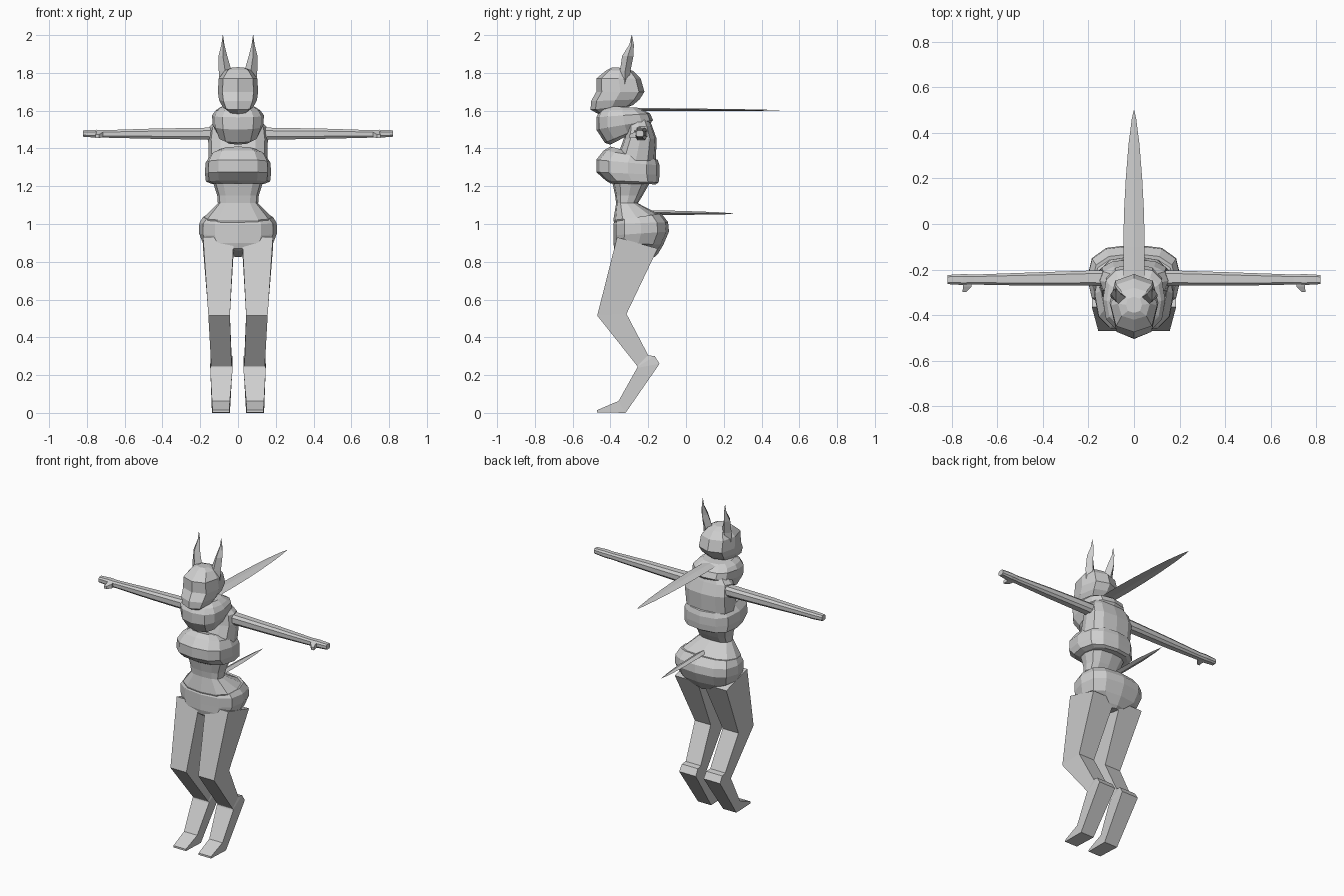
import bpy, bmesh, math

grey = bpy.data.materials.new("light_grey")
grey.diffuse_color = (0.62, 0.62, 0.62, 1)


def loft(name, rings, mirror_x=False):
    """Skin a list of equal-length point rings and cap both ends."""
    bm = bmesh.new()
    for s in ((1, -1) if mirror_x else (1,)):
        vr = [[bm.verts.new((p[0] * s, p[1], p[2])) for p in r] for r in rings]
        n = len(vr[0])
        for a, b in zip(vr, vr[1:]):
            for i in range(n):
                j = (i + 1) % n
                bm.faces.new((a[i], a[j], b[j], b[i]))
        bm.faces.new(vr[0][::-1])
        bm.faces.new(vr[-1])
    bmesh.ops.recalc_face_normals(bm, faces=bm.faces)
    me = bpy.data.meshes.new(name)
    bm.to_mesh(me)
    bm.free()
    me.materials.append(grey)
    ob = bpy.data.objects.new(name, me)
    bpy.context.collection.objects.link(ob)
    return ob


def body_ring(zf, zb, yf, yb, rx, n=12, p=0.75):
    """Boxy oval: zf/zb are the heights at the front (yf) and back (yb)."""
    pts = []
    for i in range(n):
        a = 2 * math.pi * i / n
        c, s = math.cos(a), math.sin(a)
        u = math.copysign(abs(c) ** p, c) if abs(c) > 1e-6 else 0
        v = math.copysign(abs(s) ** p, s) if abs(s) > 1e-6 else 0
        t = (v + 1) / 2
        pts.append((rx * u, yf + (yb - yf) * t, zf + (zb - zf) * t))
    return pts


def body(name, sections, **kw):
    return loft(name, [body_ring(*s, **kw) for s in sections])


# Torso from hips to shoulders
body("torso", [
    (0.98, 0.98, -0.37, -0.13, 0.17),
    (1.02, 1.05, -0.385, -0.14, 0.18),
    (1.11, 1.11, -0.37, -0.255, 0.107),
    (1.15, 1.15, -0.375, -0.23, 0.11),
    (1.22, 1.22, -0.39, -0.19, 0.132),
    (1.34, 1.34, -0.37, -0.16, 0.155),
    (1.45, 1.45, -0.33, -0.155, 0.158),
    (1.51, 1.52, -0.32, -0.18, 0.15),
    (1.56, 1.57, -0.32, -0.20, 0.10),
])

# Rounded shorts with a tapered underside
body("shorts", [
    (0.86, 0.825, -0.37, -0.165, 0.035),
    (0.87, 0.84, -0.38, -0.15, 0.09),
    (0.90, 0.89, -0.385, -0.12, 0.185),
    (0.94, 0.96, -0.385, -0.09, 0.206),
    (1.00, 1.01, -0.385, -0.095, 0.205),
    (1.02, 1.055, -0.375, -0.13, 0.185),
])

# Padded chest band
body("chest_band", [
    (1.215, 1.21, -0.40, -0.16, 0.14),
    (1.23, 1.22, -0.425, -0.145, 0.17),
    (1.275, 1.26, -0.475, -0.14, 0.175),
    (1.34, 1.31, -0.475, -0.14, 0.172),
    (1.39, 1.34, -0.435, -0.15, 0.145),
    (1.41, 1.35, -0.40, -0.18, 0.10),
])

# Thick scarf, hanging lower at the front
body("scarf", [
    (1.42, 1.52, -0.40, -0.21, 0.08),
    (1.43, 1.53, -0.43, -0.19, 0.11),
    (1.50, 1.55, -0.475, -0.175, 0.135),
    (1.565, 1.585, -0.475, -0.19, 0.137),
    (1.60, 1.60, -0.455, -0.22, 0.12),
    (1.625, 1.615, -0.42, -0.25, 0.09),
])

# Head with a short pointed muzzle
body("head", [
    (1.58, 1.60, -0.46, -0.36, 0.045),
    (1.605, 1.63, -0.505, -0.28, 0.08),
    (1.65, 1.66, -0.503, -0.245, 0.10),
    (1.70, 1.70, -0.475, -0.22, 0.107),
    (1.77, 1.77, -0.475, -0.24, 0.102),
    (1.815, 1.81, -0.42, -0.28, 0.07),
    (1.83, 1.825, -0.39, -0.32, 0.035),
], n=8, p=0.75)

# Ears: slim diamonds ending in a tuft
ear = [(0.075, -0.325, 1.72, 0.020, 0.020),
       (0.068, -0.322, 1.81, 0.034, 0.028),
       (0.080, -0.308, 1.89, 0.023, 0.030),
       (0.080, -0.288, 1.95, 0.008, 0.012),
       (0.080, -0.287, 2.00, 0.001, 0.001)]
loft("ears", [[(x + rx, y, z), (x, y + ry, z), (x - rx, y, z), (x, y - ry, z)]
              for x, y, z, rx, ry in ear], True)

# Arms: tapered beams with bevelled edges, hand at the end
arm = [(0.12, -0.238, 1.478, 0.034, 0.033),
       (0.20, -0.238, 1.478, 0.033, 0.031),
       (0.45, -0.242, 1.478, 0.029, 0.027),
       (0.70, -0.244, 1.477, 0.022, 0.020),
       (0.75, -0.244, 1.478, 0.024, 0.021),
       (0.82, -0.244, 1.479, 0.020, 0.017)]
box8 = [(1, .5), (.6, 1), (-.6, 1), (-1, .5), (-1, -.5), (-.6, -1), (.6, -1), (1, -.5)]
loft("arms", [[(x, y + a * ry, z + b * rz) for a, b in box8]
              for x, y, z, ry, rz in arm], True)
thumb = [(0.735, -0.25, 0.022, 1.478, 0.016), (0.732, -0.275, 0.018, 1.472, 0.014),
         (0.745, -0.298, 0.009, 1.465, 0.009)]
loft("thumbs", [[(x + a * rx, y, z + b * rz) for a, b in ((1, 1), (-1, 1), (-1, -1), (1, -1))]
                for x, y, rx, z, rz in thumb], True)

# Legs: front y/z, back y/z, outer x, inner x from hip to toe
leg = [(-0.365, 0.93, -0.15, 0.87, 0.185, 0.022),
       (-0.47, 0.515, -0.315, 0.524, 0.157, 0.043),
       (-0.258, 0.248, -0.20, 0.305, 0.142, 0.034),
       (-0.257, 0.244, -0.165, 0.30, 0.145, 0.030),
       (-0.259, 0.238, -0.14, 0.26, 0.147, 0.028),
       (-0.357, 0.063, -0.32, 0.0, 0.138, 0.043),
       (-0.47, 0.015, -0.47, 0.003, 0.135, 0.046)]
loft("legs", [[(xo, yf, zf), (xo, yb, zb), (xi, yb, zb), (xi, yf, zf)]
              for yf, zf, yb, zb, xo, xi in leg], True)


# Flat leaf-shaped strands: hair and tail
def strand(name, sections):
    loft(name, [[(w, y, z), (0, y, z + t), (-w, y, z), (0, y, z - t)]
                for y, z, w, t in sections])


strand("hair", [(-0.26, 1.606, 0.045, 0.007), (-0.10, 1.606, 0.047, 0.007),
                (0.05, 1.605, 0.044, 0.006), (0.20, 1.604, 0.036, 0.005),
                (0.35, 1.603, 0.024, 0.004), (0.46, 1.602, 0.010, 0.002),
                (0.50, 1.601, 0.001, 0.001)])
strand("tail", [(-0.22, 1.06, 0.018, 0.012), (-0.12, 1.06, 0.024, 0.012),
                (0.05, 1.058, 0.022, 0.009), (0.18, 1.056, 0.012, 0.006),
                (0.25, 1.055, 0.001, 0.001)])
